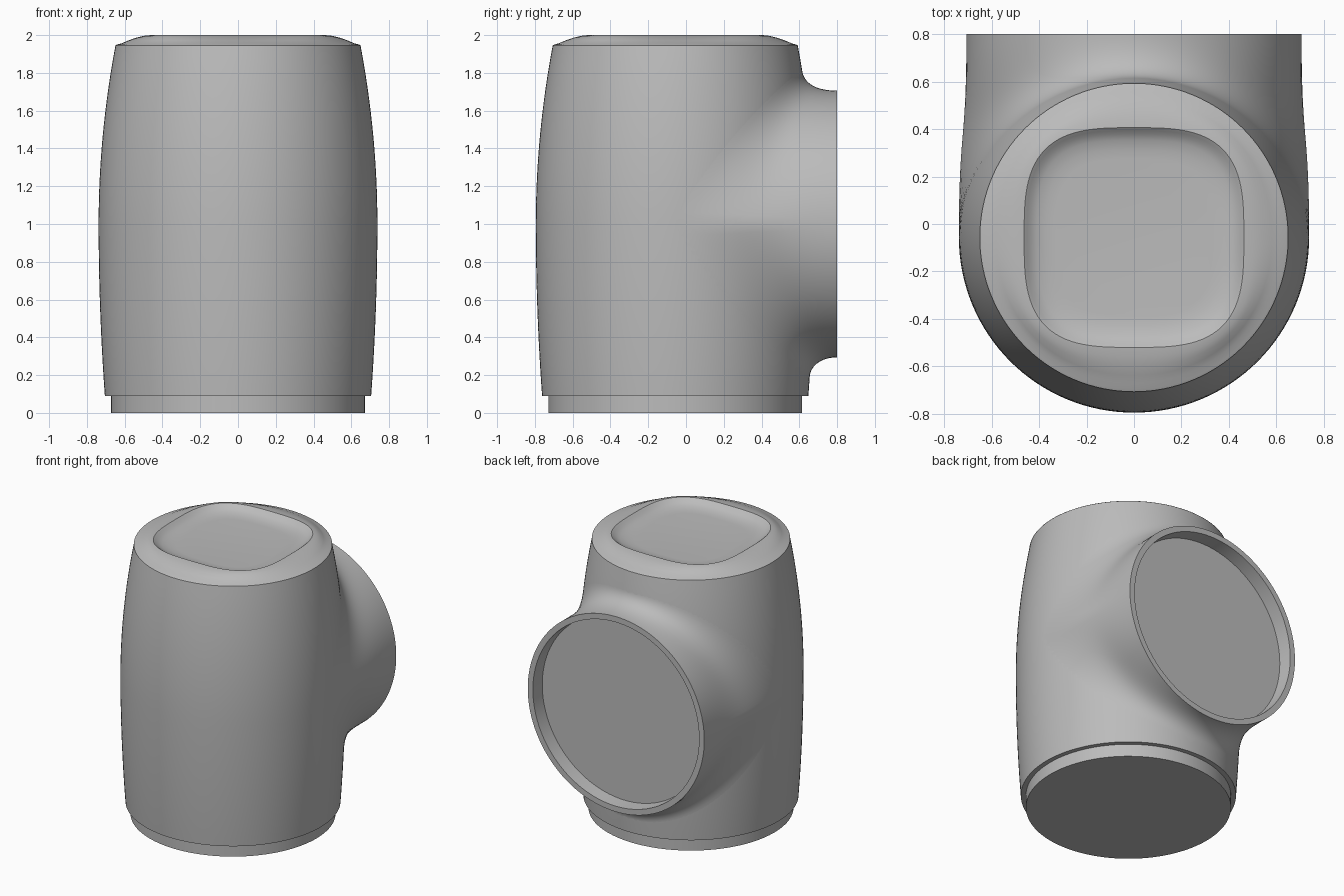
import bpy
import bmesh
from math import cos, sin, pi, radians, sqrt
from mathutils import Vector

SEG = 128
AXIS_Y = -0.057   # vertical axis of the body
BACK = 0.8        # y of the side opening

if "Cube" in bpy.data.objects:
    bpy.data.objects.remove(bpy.data.objects["Cube"], do_unlink=True)

grey = bpy.data.materials.new("plain grey")
grey.use_nodes = True
colour = (0.5, 0.5, 0.5, 1)
grey.diffuse_color = colour
grey.node_tree.nodes["Principled BSDF"].inputs["Base Color"].default_value = colour


def spow(v, e):
    """Power that keeps the sign."""
    return abs(v) ** e * (1 if v >= 0 else -1)


def loft(name, rings, cap_start=False, cap_end=False):
    """Skin a list of point rings into one object."""
    bm = bmesh.new()
    rows = [[bm.verts.new(p) for p in ring] for ring in rings]
    for a, b in zip(rows, rows[1:]):
        for i in range(SEG):
            j = (i + 1) % SEG
            bm.faces.new((a[i], a[j], b[j], b[i]))
    if cap_start:
        bm.faces.new(rows[0][::-1])
    if cap_end:
        bm.faces.new(rows[-1])
    mesh = bpy.data.meshes.new(name)
    bm.to_mesh(mesh)
    bm.free()
    mesh.materials.append(grey)
    obj = bpy.data.objects.new(name, mesh)
    bpy.context.collection.objects.link(obj)
    bpy.ops.object.select_all(action='DESELECT')
    obj.select_set(True)
    bpy.context.view_layer.objects.active = obj
    bpy.ops.object.shade_smooth_by_angle(angle=radians(30))
    return obj


def flat_ring(r, z, n=2.0):
    """Horizontal ring: circle for n = 2, rounded square above."""
    angles = [2 * pi * i / SEG for i in range(SEG)]
    pts = []
    for a in angles:
        k = r / (abs(cos(a)) ** n + abs(sin(a)) ** n) ** (1 / n)
        pts.append((k * cos(a), AXIS_Y + k * sin(a), z))
    return pts


def body_radius(z):
    return 0.738 - (0.1 if z > 1 else 0.04) * (z - 1) ** 2


# Barrel-shaped body with a stepped foot
LOW, HIGH = 0.09, 1.945
body = [flat_ring(0.672, 0), flat_ring(0.672, LOW)]
for i in range(33):
    z = LOW + (HIGH - LOW) * i / 32
    body.append(flat_ring(body_radius(z), z))
loft("barrel_body", body, cap_start=True)

# Domed top with a rounded-square dish: size, height, squareness
top = [(0.65, 1.945, 2), (0.64, 1.95, 2), (0.615, 1.957, 2), (0.58, 1.972, 2.15),
       (0.54, 1.986, 2.4), (0.50, 1.996, 2.8), (0.463, 2.0, 3.2),
       (0.45, 1.99, 3.2), (0.435, 1.977, 3.2), (0.41, 1.965, 3.2),
       (0.37, 1.956, 3.2), (0.33, 1.953, 3.2)]
loft("top_dish", [flat_ring(*t) for t in top], cap_end=True)


def neck_curve(t):
    """Bezier from the body surface, tangent to it, to the round opening."""
    x = -0.738 * spow(cos(t), 0.85)
    z = 1 + 0.81 * spow(sin(t), 0.85)
    r = body_radius(z)
    y = sqrt(max(r * r - x * x, 0))
    slope = (body_radius(z + 0.01) - body_radius(z - 0.01)) / 0.02
    normal = Vector((x / r, y / r, -slope)).normalized()
    start = Vector((x, AXIS_Y + y, z))
    end = Vector((-0.706 * cos(t), BACK, 1 + 0.706 * sin(t)))
    span = end - start
    p1 = start + 0.55 * (span - normal * span.dot(normal))
    p2 = end - Vector((0, 0.55 * span.y, 0))
    return start, p1, p2, end


def upright_ring(r, y):
    return [(-r * cos(2 * pi * i / SEG), y, 1 + r * sin(2 * pi * i / SEG))
            for i in range(SEG)]


# Flared side neck, with its rim and recessed end disc
curves = [neck_curve(2 * pi * i / SEG) for i in range(SEG)]
neck = []
for k in range(25):
    s = k / 24
    u = 1 - s
    neck.append([a * u ** 3 + b * 3 * u * u * s + c * 3 * u * s * s + d * s ** 3
                 for a, b, c, d in curves])
neck += [upright_ring(0.665, BACK), upright_ring(0.66, 0.7)]
loft("side_neck", neck, cap_end=True)
